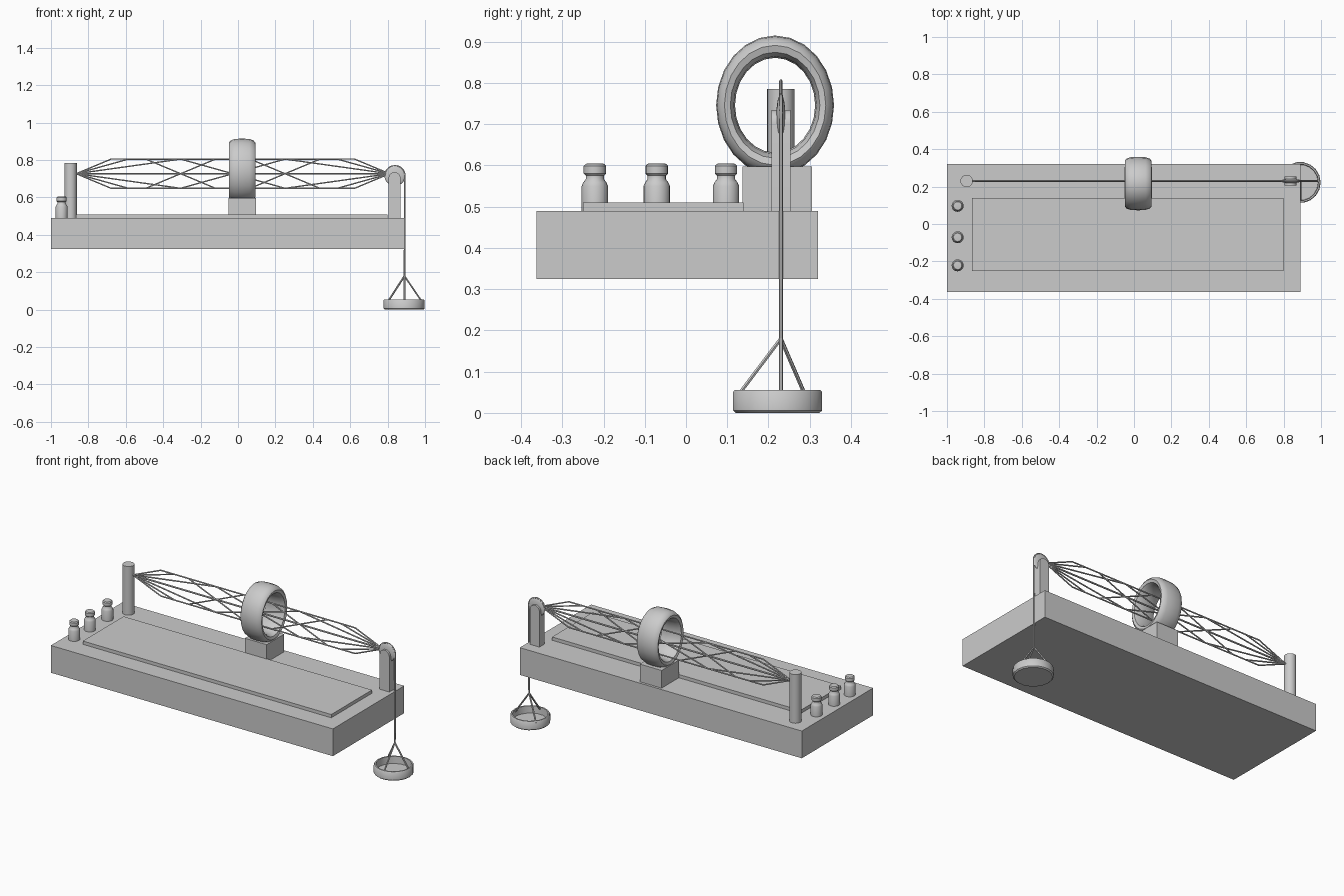
import bpy
import bmesh
from math import pi, sin, cos

if "Cube" in bpy.data.objects:
    bpy.data.objects.remove(bpy.data.objects["Cube"], do_unlink=True)

grey = bpy.data.materials.new("plain_grey")
grey.use_nodes = True
grey.diffuse_color = (0.6, 0.6, 0.6, 1)
grey.node_tree.nodes["Principled BSDF"].inputs["Base Color"].default_value = (0.6, 0.6, 0.6, 1)

STRING_Y = 0.23
STRING_Z = 0.727
BASE_TOP = 0.49


def finish(obj, name, smooth=True):
    obj.name = name
    obj.data.name = name
    obj.data.materials.clear()
    obj.data.materials.append(grey)
    if smooth:
        bpy.ops.object.select_all(action='DESELECT')
        obj.select_set(True)
        bpy.context.view_layer.objects.active = obj
        bpy.ops.object.shade_smooth_by_angle(angle=0.7)
    return obj


def from_bmesh(name, bm, smooth=True):
    bmesh.ops.recalc_face_normals(bm, faces=bm.faces)
    mesh = bpy.data.meshes.new(name)
    bm.to_mesh(mesh)
    bm.free()
    obj = bpy.data.objects.new(name, mesh)
    bpy.context.collection.objects.link(obj)
    return finish(obj, name, smooth)


def box(name, x0, x1, y0, y1, z0, z1):
    bm = bmesh.new()
    bmesh.ops.create_cube(bm, size=1)
    for v in bm.verts:
        v.co = ((x0 + x1) / 2 + v.co.x * (x1 - x0),
                (y0 + y1) / 2 + v.co.y * (y1 - y0),
                (z0 + z1) / 2 + v.co.z * (z1 - z0))
    return from_bmesh(name, bm, False)


def lathe(name, profile, place, sides, closed=False):
    """Sweep (radius, height) points round an axis; place maps to world space."""
    bm = bmesh.new()
    rings = []
    for r, h in profile:
        rings.append([bm.verts.new(place(r * cos(2 * pi * i / sides), r * sin(2 * pi * i / sides), h))
                      for i in range(sides)])
    pairs = list(zip(rings, rings[1:]))
    if closed:
        pairs.append((rings[-1], rings[0]))
    else:
        bm.faces.new(rings[0])
        bm.faces.new(rings[-1])
    for a, b in pairs:
        for i in range(sides):
            j = (i + 1) % sides
            bm.faces.new((a[i], a[j], b[j], b[i]))
    return from_bmesh(name, bm)


def upright(cx, cy, cz=0):
    return lambda a, b, h: (cx + a, cy + b, cz + h)


def tube(name, points, radius=0.005):
    curve = bpy.data.curves.new(name, 'CURVE')
    curve.dimensions = '3D'
    curve.bevel_depth = radius
    curve.bevel_resolution = 1
    curve.use_fill_caps = True
    spline = curve.splines.new('POLY')
    spline.points.add(len(points) - 1)
    for p, co in zip(spline.points, points):
        p.co = (*co, 1)
    obj = bpy.data.objects.new(name, curve)
    bpy.context.collection.objects.link(obj)
    bpy.ops.object.select_all(action='DESELECT')
    obj.select_set(True)
    bpy.context.view_layer.objects.active = obj
    bpy.ops.object.convert(target='MESH')
    return finish(bpy.context.view_layer.objects.active, name)


# Base, raised panel and coil mount
box("base", -1, 0.89, -0.363, 0.32, 0.325, BASE_TOP)
box("raised_panel", -0.865, 0.80, -0.25, 0.14, BASE_TOP, 0.51)
box("coil_mount", -0.05, 0.096, 0.137, 0.305, BASE_TOP, 0.597)

# Left post
lathe("left_post", [(0.033, BASE_TOP), (0.033, 0.785)], upright(-0.895, STRING_Y), 24)

# Right post with an arched top
bm = bmesh.new()
outline = [(0.805, BASE_TOP)]
outline += [(0.837 - 0.032 * cos(pi * i / 12), 0.703 + 0.032 * sin(pi * i / 12)) for i in range(13)]
outline += [(0.869, BASE_TOP)]
front = bm.faces.new([bm.verts.new((x, STRING_Y - 0.023, z)) for x, z in outline])
extruded = bmesh.ops.extrude_face_region(bm, geom=[front], use_keep_orig=True)
for v in extruded["geom"]:
    if isinstance(v, bmesh.types.BMVert):
        v.co.y += 0.046
from_bmesh("right_post", bm)

# Pulley, a flattened ball
bm = bmesh.new()
bmesh.ops.create_uvsphere(bm, u_segments=24, v_segments=12, radius=0.056)
for v in bm.verts:
    x, y, z = v.co
    v.co = (0.839 + x, STRING_Y + z * 0.2, 0.717 + y)
from_bmesh("pulley", bm)

# Ring coil: rounded band swept round the x axis, taller than wide
half = [(1.0, 0.0), (0.985, 0.04), (0.935, 0.062), (0.86, 0.071), (0.76, 0.066), (0.70, 0.045)]
band = half + [(0.68, 0.0)] + [(r, -h) for r, h in reversed(half[1:])]
lathe("ring_coil", band,
      lambda a, b, h: (0.022 + h, 0.216 + a * 0.143, 0.746 + b * 0.169), 24, closed=True)

# Three bottle-shaped weights
weight = [(0.032, 0), (0.032, 0.06), (0.028, 0.069), (0.022, 0.077), (0.022, 0.085),
          (0.027, 0.09), (0.027, 0.109), (0.022, 0.114), (0.008, 0.115)]
for n, y in enumerate((-0.221, -0.071, 0.097), 1):
    lathe(f"weight_{n}", weight, upright(-0.943, y, BASE_TOP), 20)

# Vibrating string: rest line and three harmonics in both phases
X0, X1 = -0.865, 0.81
tube("string_rest", [(X0, STRING_Y, STRING_Z), (X1, STRING_Y, STRING_Z)])
for loops in (1, 2, 3):
    for sign, label in ((1, "up"), (-1, "down")):
        steps = 3 * loops
        tube(f"string_{loops}_loops_{label}",
             [(X0 + (X1 - X0) * i / steps, STRING_Y,
               STRING_Z + sign * 0.09 * sin(pi * i / 3)) for i in range(steps + 1)], 0.004)

# String over the pulley and down to the pan
over = [(0.839 - 0.053 * cos(pi * i / 10), STRING_Y, 0.717 + 0.053 * sin(pi * i / 10)) for i in range(11)]
KNOT = (0.89, STRING_Y, 0.18)
tube("hanging_string", over + [KNOT])

# Pan and its three cords
pan = [(0.103, 0), (0.11, 0.006), (0.11, 0.05), (0.106, 0.055), (0.098, 0.055), (0.096, 0.012)]
lathe("pan", pan, upright(0.888, 0.222), 18)
for n, (x, y) in enumerate(((0.982, 0.23), (0.89, 0.128), (0.803, 0.288)), 1):
    tube(f"pan_cord_{n}", [KNOT, (x, y, 0.045)])
